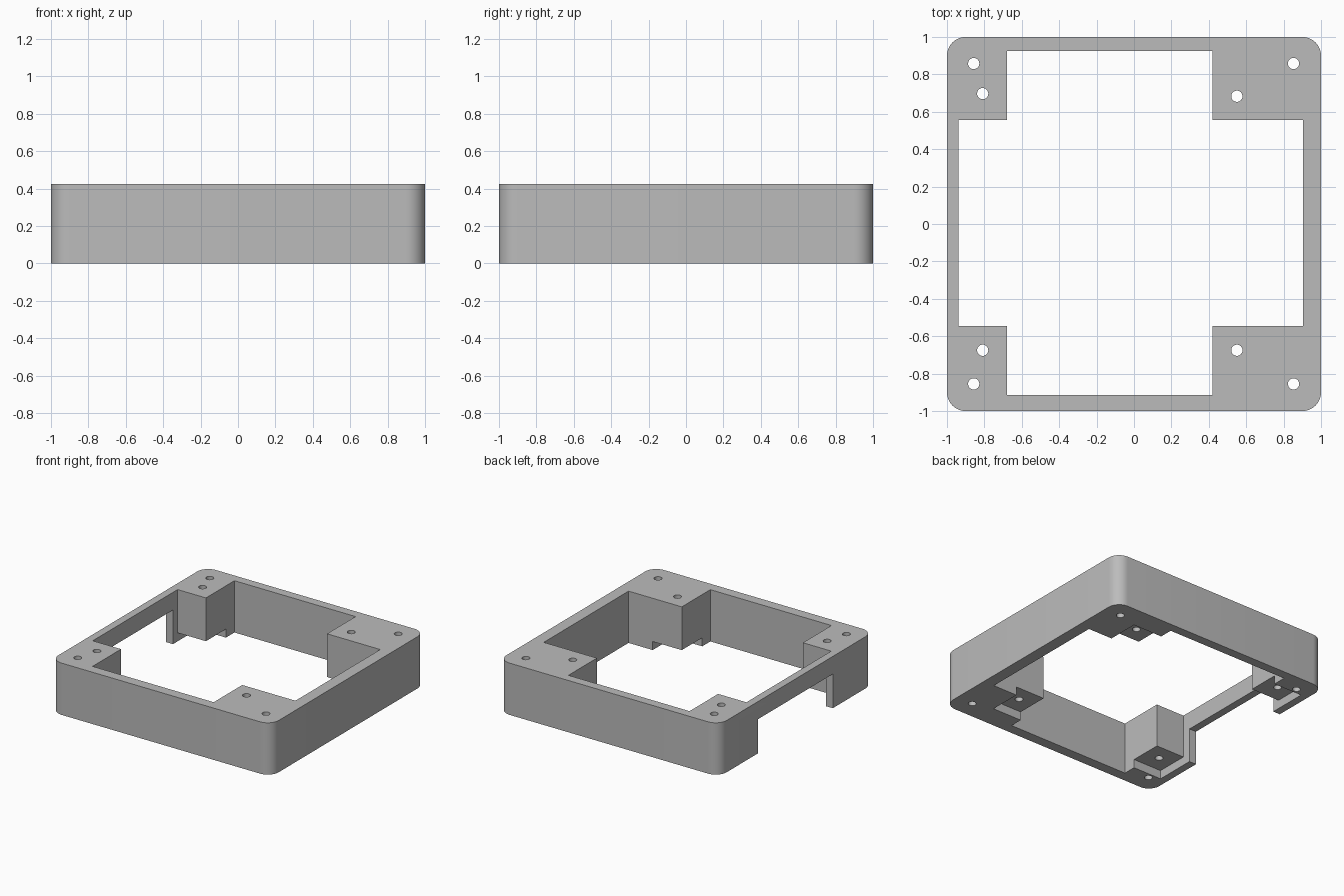
import bpy
import math

default = bpy.data.objects.get("Cube")
if default:
    bpy.data.objects.remove(default, do_unlink=True)

HEIGHT = 0.425
CORNER = 0.1

grey = bpy.data.materials.new("plain grey")
grey.use_nodes = True
colour = (0.5, 0.5, 0.5, 1)
grey.diffuse_color = colour
grey.node_tree.nodes["Principled BSDF"].inputs["Base Color"].default_value = colour


def box(name, x0, x1, y0, y1, z0, z1):
    bpy.ops.mesh.primitive_cube_add(
        size=1, location=((x0 + x1) / 2, (y0 + y1) / 2, (z0 + z1) / 2))
    ob = bpy.context.object
    ob.name = name
    ob.scale = (x1 - x0, y1 - y0, z1 - z0)
    bpy.ops.object.transform_apply(location=False, rotation=False, scale=True)
    return ob


def apply_modifiers(ob):
    bpy.context.view_layer.objects.active = ob
    for mod in list(ob.modifiers):
        bpy.ops.object.modifier_apply(modifier=mod.name)


def cut(target, cutter):
    cutter.hide_render = True
    mod = target.modifiers.new("cut", "BOOLEAN")
    mod.operation = "DIFFERENCE"
    mod.solver = "EXACT"
    mod.object = cutter
    apply_modifiers(target)
    bpy.data.objects.remove(cutter, do_unlink=True)


# Block with rounded upright edges
frame = box("mounting_frame", -1, 1, -1, 1, 0, HEIGHT)
weights = frame.data.attributes.new("bevel_weight_edge", "FLOAT", "EDGE")
for edge in frame.data.edges:
    a, b = (frame.data.vertices[i].co for i in edge.vertices)
    weights.data[edge.index].value = 1.0 if abs(a.z - b.z) > 0.1 else 0.0
bevel = frame.modifiers.new("round corners", "BEVEL")
bevel.limit_method = "WEIGHT"
bevel.width = CORNER
bevel.segments = 10
apply_modifiers(frame)

# Cross-shaped opening that leaves a pad in each corner
cut(frame, box("long_opening", -0.68, 0.42, -0.915, 0.925, -0.2, 0.7))
cut(frame, box("wide_opening", -0.937, 0.903, -0.545, 0.555, -0.2, 0.7))

# Shallow board recess under the pads
cut(frame, box("board_recess", -0.937, 0.684, -0.81, 0.815, -0.2, 0.07))

# Connector notch under the right wall
cut(frame, box("connector_notch", -1.2, -0.9, -0.475, 0.495, -0.2, 0.28))

# Screw holes through the corners and the board posts
holes = []
for y in (-0.855, 0.858):
    holes += [(-0.857, y), (0.853, y)]
holes += [(-0.809, -0.675), (-0.809, 0.697), (0.55, -0.675), (0.55, 0.683)]
for x, y in holes:
    bpy.ops.mesh.primitive_cylinder_add(
        vertices=32, radius=0.03, depth=1, location=(x, y, HEIGHT / 2))
    cut(frame, bpy.context.object)

frame.data.materials.clear()
frame.data.materials.append(grey)
for poly in frame.data.polygons:
    poly.material_index = 0

# Smooth curved walls, sharp edges elsewhere
bpy.ops.object.select_all(action="DESELECT")
frame.select_set(True)
bpy.context.view_layer.objects.active = frame
bpy.ops.object.shade_smooth_by_angle(angle=math.radians(30))
